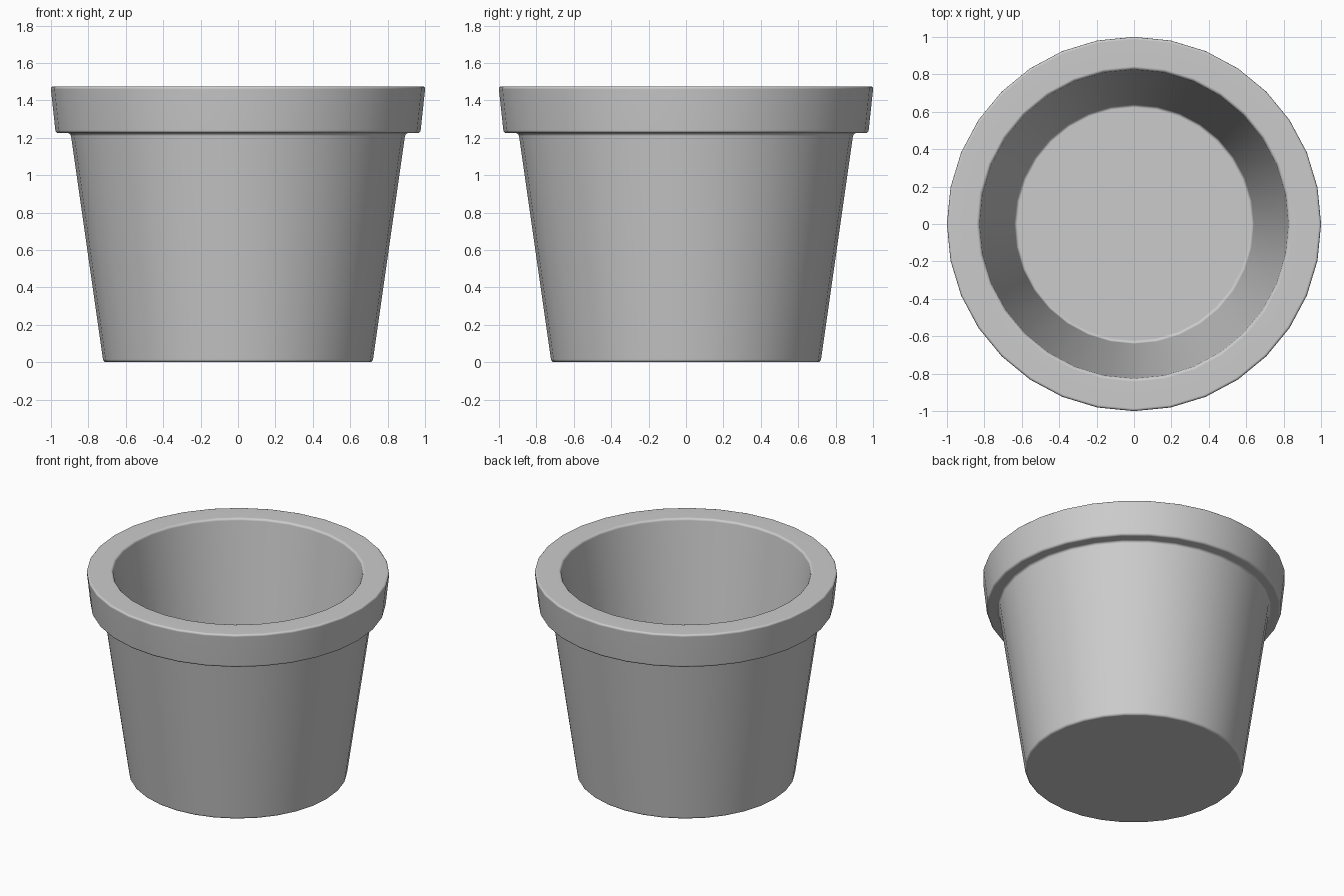
import bpy
import bmesh
from math import cos, sin, tau, radians

SIDES = 32

cube = bpy.data.objects.get("Cube")
if cube:
    bpy.data.objects.remove(cube, do_unlink=True)

# Plain grey clay
clay = bpy.data.materials.new("grey clay")
clay.use_nodes = True
grey = (0.6, 0.6, 0.6, 1)
clay.diffuse_color = grey
bsdf = clay.node_tree.nodes["Principled BSDF"]
bsdf.inputs["Base Color"].default_value = grey
bsdf.inputs["Roughness"].default_value = 0.8

# Wall profile (radius, height), from the underside over the rim to the inner floor
profile = [
    (0.72, 0.0),
    (0.895, 1.225),
    (0.975, 1.225),
    (1.002, 1.475),
    (0.828, 1.475),
    (0.638, 0.11),
]


def lathe(name, points, material):
    """Turn a profile around z and close both ends with flat discs."""
    bm = bmesh.new()
    rings = [
        [bm.verts.new((r * cos(tau * i / SIDES), r * sin(tau * i / SIDES), z))
         for i in range(SIDES)]
        for r, z in points
    ]
    for low, high in zip(rings, rings[1:]):
        for i in range(SIDES):
            j = (i + 1) % SIDES
            bm.faces.new((low[i], low[j], high[j], high[i]))
    bm.faces.new(rings[0][::-1])
    bm.faces.new(rings[-1])
    bmesh.ops.recalc_face_normals(bm, faces=bm.faces)
    for face in bm.faces:
        face.smooth = True
    mesh = bpy.data.meshes.new(name)
    bm.to_mesh(mesh)
    bm.free()
    mesh.materials.append(material)
    obj = bpy.data.objects.new(name, mesh)
    bpy.context.collection.objects.link(obj)
    return obj


pot = lathe("flower_pot", profile, clay)

# Softly rounded edges with flat-looking broad faces
bevel = pot.modifiers.new("rounded edges", 'BEVEL')
bevel.width = 0.015
bevel.segments = 3
bevel.limit_method = 'ANGLE'
bevel.angle_limit = radians(40)
pot.modifiers.new("clean shading", 'WEIGHTED_NORMAL')
